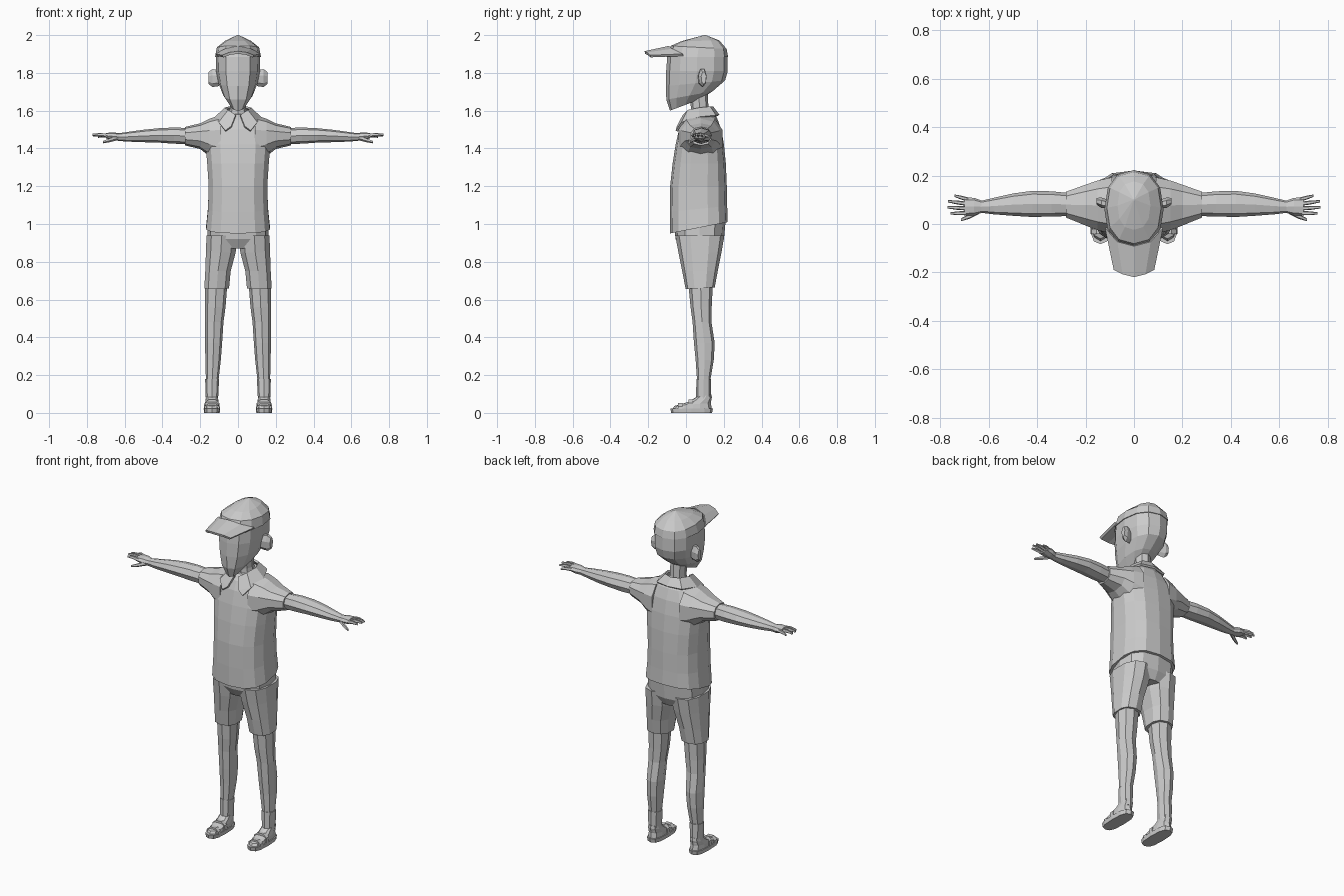
import bpy, bmesh, math
from mathutils import Vector

grey = bpy.data.materials.new("plain grey")
grey.diffuse_color = (0.6, 0.6, 0.6, 1)


def finish(name, bm, mirror=False):
    bmesh.ops.recalc_face_normals(bm, faces=bm.faces)
    me = bpy.data.meshes.new(name)
    bm.to_mesh(me)
    bm.free()
    me.materials.append(grey)
    ob = bpy.data.objects.new(name, me)
    bpy.context.collection.objects.link(ob)
    if mirror:
        ob.modifiers.new("mirror", 'MIRROR').use_mirror_merge = False
    return ob


def skin(bm, rings):
    """Join equal rings of points into a closed tube."""
    vs = [[bm.verts.new(p) for p in r] for r in rings]
    n = len(vs[0])
    for a, b in zip(vs, vs[1:]):
        for i in range(n):
            j = (i + 1) % n
            bm.faces.new((a[i], a[j], b[j], b[i]))
    bm.faces.new(vs[0][::-1])
    bm.faces.new(vs[-1])


def oval(n, e, turn=0):
    out = []
    for i in range(n):
        t = -math.pi / 2 + 2 * math.pi * (i + turn) / n
        c, s = math.cos(t), math.sin(t)
        out.append((math.copysign(abs(c) ** e, c), math.copysign(abs(s) ** e, s)))
    return out


def upright(name, secs, n=12, e=0.8, mirror=False):
    """Stack of ovals: x, y, z, half width, half depth, rise towards the back."""
    bm = bmesh.new()
    skin(bm, [[(x + rx * c, y + ry * s, z + k * s) for c, s in oval(n, e)]
              for x, y, z, rx, ry, k in secs])
    return finish(name, bm, mirror)


def sideways(bm, secs, n=8, e=0.85, turn=0):
    """Row of ovals along x: x, y, z, half depth, half height."""
    skin(bm, [[(x, y + ry * c, z + rz * s) for c, s in oval(n, e, turn)]
              for x, y, z, ry, rz in secs])


# shirt body, hem lower in front
upright("shirt_body", [
    (0, .068, .98, .172, .153, .03), (0, .066, 1.08, .162, .152, .015),
    (0, .066, 1.2, .158, .15, 0), (0, .07, 1.32, .166, .141, 0),
    (0, .073, 1.42, .175, .128, 0), (0, .075, 1.5, .155, .112, 0),
    (0, .075, 1.555, .115, .09, .005), (0, .075, 1.59, .06, .06, .01)], 14, .75)

# sleeves
bm = bmesh.new()
sideways(bm, [(.09, .076, 1.452, .122, .125), (.15, .077, 1.458, .107, .1),
              (.2, .078, 1.465, .088, .068), (.28, .08, 1.465, .056, .049)], 10)
finish("sleeve", bm, True)

# bare arms
bm = bmesh.new()
sideways(bm, [(.26, .08, 1.466, .047, .042), (.34, .083, 1.468, .052, .043),
              (.42, .083, 1.469, .054, .038), (.5, .08, 1.466, .046, .033),
              (.58, .074, 1.462, .034, .026), (.635, .071, 1.46, .024, .02)])
finish("arm", bm, True)

# hands: palm, four fingers, thumb
bm = bmesh.new()
sideways(bm, [(.625, .071, 1.46, .024, .02), (.66, .072, 1.464, .036, .021),
              (.7, .072, 1.468, .038, .014)])
for y0, tip in ((.101, (.742, .117, 1.462)), (.083, (.768, .094, 1.47)),
                (.064, (.77, .069, 1.473)), (.045, (.757, .044, 1.47))):
    a, b = Vector((.685, y0, 1.467)), Vector(tip)
    sideways(bm, [(*a, .009, .011), (*(a.lerp(b, .55) + Vector((0, 0, .004))), .0085, .01),
                  (*b, .005, .006)], 5, 1)
sideways(bm, [(.64, .055, 1.457, .014, .014), (.68, .032, 1.444, .011, .011),
              (.715, .017, 1.434, .006, .007)], 5, 1)
finish("hand", bm, True)

# shorts
upright("shorts_seat", [
    (0, .075, .87, .12, .1, 0), (0, .073, .92, .162, .128, 0),
    (0, .072, 1.02, .16, .138, 0)], 12, .75)
upright("shorts_leg", [
    (.113, .075, .66, .068, .077, .004), (.106, .074, .75, .07, .094, 0),
    (.091, .074, .85, .082, .114, 0), (.086, .073, .94, .084, .13, 0)],
    10, .8, True)

# bare legs
upright("leg", [
    (.138, .092, .07, .029, .037, 0), (.136, .094, .18, .034, .036, 0),
    (.132, .099, .28, .041, .048, 0), (.129, .097, .37, .045, .055, 0),
    (.126, .085, .48, .049, .05, 0), (.12, .08, .56, .054, .056, 0),
    (.115, .077, .7, .06, .066, 0)], 8, .85, True)

# socks
upright("sock", [(.138, .093, .06, .032, .04, 0), (.137, .094, .18, .037, .039, 0)],
        8, .85, True)

# shoes: sole, upper, two straps
upright("shoe_sole", [(.138, .03, 0, .041, .108, 0), (.138, .03, .024, .044, .113, 0)],
        12, .7, True)
upright("shoe_upper", [
    (.138, .032, .02, .039, .105, 0), (.138, .035, .045, .038, .096, .008),
    (.138, .075, .07, .034, .062, .012), (.138, .092, .09, .031, .042, .008)],
    10, .75, True)
bm = bmesh.new()
for y, z, r in ((-.03, .046, .034), (.025, .064, .036)):
    skin(bm, [[(.138 + dx, y + dy, zz) for dx, zz in
               ((-r - .007, .02), (-r - .004, z - .012), (-r * .5, z + .006),
                (r * .5, z + .006), (r + .004, z - .012), (r + .007, .02))]
              for dy in (-.012, .012)])
finish("shoe_strap", bm, True)

# neck
upright("neck", [(0, .08, 1.54, .055, .055, 0), (0, .073, 1.61, .043, .046, 0),
                 (0, .065, 1.7, .043, .05, 0)], 8, .9)

# collar: band around the neck with two pointed flaps
bm = bmesh.new()
top = [(.012, -.012, 1.575), (.05, .012, 1.6), (.066, .07, 1.612),
       (.045, .125, 1.618), (0, .14, 1.618)]
low = [(.035, -.043, 1.515), (.1, -.02, 1.535), (.118, .07, 1.563),
       (.08, .155, 1.572), (0, .172, 1.575)]
a, b = [[bm.verts.new(p) for p in row] for row in (top, low)]
for i in range(4):
    bm.faces.new((a[i], b[i], b[i + 1], a[i + 1]))
tip = bm.verts.new((.066, -.05, 1.492))
bm.faces.new((b[0], tip, b[1]))
collar = finish("collar", bm, True)
collar.modifiers["mirror"].use_mirror_merge = True
m = collar.modifiers.new("thickness", 'SOLIDIFY')
m.thickness, m.offset = .012, 0

# head
upright("head", [
    (0, -.005, 1.63, .037, .08, .03), (0, .018, 1.68, .078, .122, .022),
    (0, .05, 1.745, .103, .157, .015), (0, .058, 1.81, .116, .163, 0),
    (0, .06, 1.9, .117, .158, 0)], 12, .85)

# ears
bm = bmesh.new()
skin(bm, [[(x, .08 + d + ry * c, 1.775 + rz * s) for c, s in oval(7, 1)]
          for x, d, ry, rz in ((.1, 0, .018, .045), (.135, .008, .022, .05),
                               (.155, .014, .014, .034))])
finish("ear", bm, True)

# cap crown
upright("cap_crown", [
    (0, .06, 1.885, .122, .163, 0), (0, .067, 1.935, .112, .148, -.008),
    (0, .076, 1.97, .068, .1, .002), (0, .1, 2.0, .004, .004, 0)], 12, .85)

# cap bill
bm = bmesh.new()
rows = [[(0, -.09, 1.936), (.066, -.072, 1.922), (.116, -.015, 1.895)],
        [(0, -.218, 1.908), (.045, -.206, 1.902), (.08, -.188, 1.888)]]
a, b = [[bm.verts.new(p) for p in row] for row in rows]
for i in range(2):
    bm.faces.new((a[i], b[i], b[i + 1], a[i + 1]))
bill = finish("cap_bill", bm, True)
bill.modifiers["mirror"].use_mirror_merge = True
m = bill.modifiers.new("thickness", 'SOLIDIFY')
m.thickness, m.offset = .014, 0
